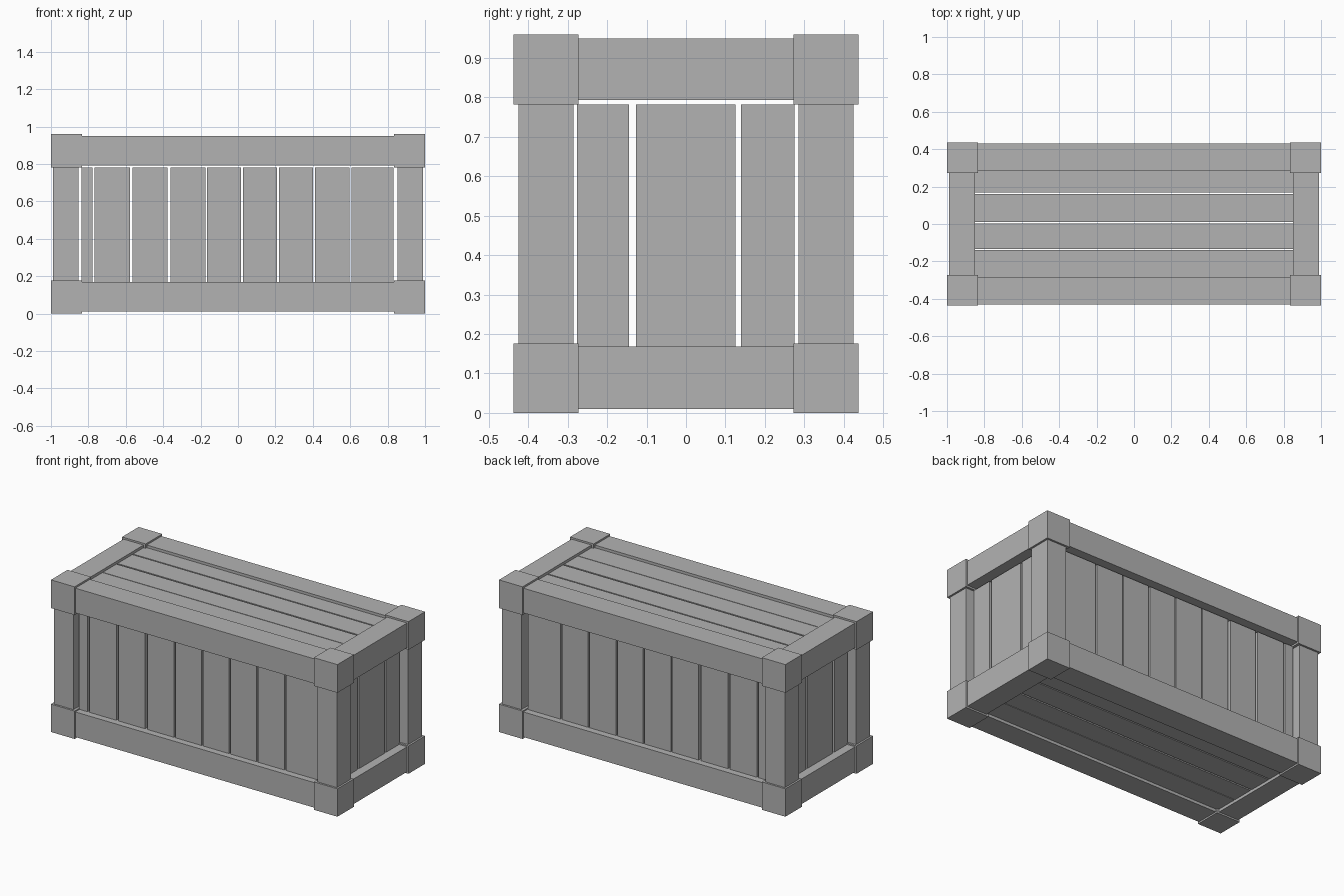
import bpy

cube = bpy.data.objects.get("Cube")
if cube:
    bpy.data.objects.remove(cube, do_unlink=True)

grey = bpy.data.materials.new("plain grey")
grey.use_nodes = True
colour = (0.45, 0.45, 0.45, 1)
grey.diffuse_color = colour
grey.node_tree.nodes["Principled BSDF"].inputs["Base Color"].default_value = colour


def box(name, x, y, z):
    """Flat-sided box given (low, high) spans on each axis."""
    spans = (x, y, z)
    bpy.ops.mesh.primitive_cube_add(size=1, location=[(a + b) / 2 for a, b in spans])
    ob = bpy.context.object
    ob.name = name
    ob.scale = [abs(b - a) for a, b in spans]
    bpy.ops.object.transform_apply(location=False, rotation=False, scale=True)
    ob.data.materials.append(grey)
    return ob


def side(s, low, high):
    return (s * low, s * high)


LEVELS = {"lower": (0.01, 0.168), "upper": (0.793, 0.949)}
CAPS = {"lower": (0, 0.176), "upper": (0.782, 0.96)}
SLAT_Z = (0.15, 0.782)

# Corner posts and the blocks capping them
for sx, xn in ((-1, "right"), (1, "left")):
    for sy, yn in ((-1, "front"), (1, "back")):
        box(f"{yn}_{xn}_post", side(sx, 0.852, 0.988), side(sy, 0.285, 0.425), (0.1, 0.85))
        for level, z in CAPS.items():
            box(f"{level}_{yn}_{xn}_corner_block",
                side(sx, 0.835, 1.0), side(sy, 0.272, 0.437), z)

# Rails around the top and bottom
for level, z in LEVELS.items():
    for s, yn, xn in ((-1, "front", "right"), (1, "back", "left")):
        box(f"{level}_{yn}_rail", (-0.84, 0.84), side(s, 0.283, 0.43), z)
        box(f"{level}_{xn}_rail", side(s, 0.85, 0.99), (-0.28, 0.28), z)

# Upright slats on the long sides and the ends
long_slats = [(-0.838, -0.778), (-0.766, -0.578), (-0.564, -0.378), (-0.36, -0.175),
              (-0.166, 0.017), (0.027, 0.208), (0.218, 0.402), (0.411, 0.595),
              (0.606, 0.832)]
end_slats = [(-0.277, -0.144), (-0.127, 0.125), (0.14, 0.275)]
for s, yn, xn in ((-1, "front", "right"), (1, "back", "left")):
    for i, x in enumerate(long_slats):
        box(f"{yn}_slat_{i + 1}", x, side(s, 0.345, 0.388), SLAT_Z)
    for i, y in enumerate(end_slats):
        box(f"{xn}_slat_{i + 1}", side(s, 0.89, 0.935), y, SLAT_Z)

# Lengthwise boards of the lid and the floor
boards = [(-0.284, -0.138), (-0.134, 0.002), (0.012, 0.16), (0.168, 0.284)]
for i, y in enumerate(boards):
    box(f"lid_board_{i + 1}", (-0.855, 0.855), y, (0.89, 0.932))
    box(f"floor_board_{i + 1}", (-0.855, 0.855), y, (0.028, 0.07))
